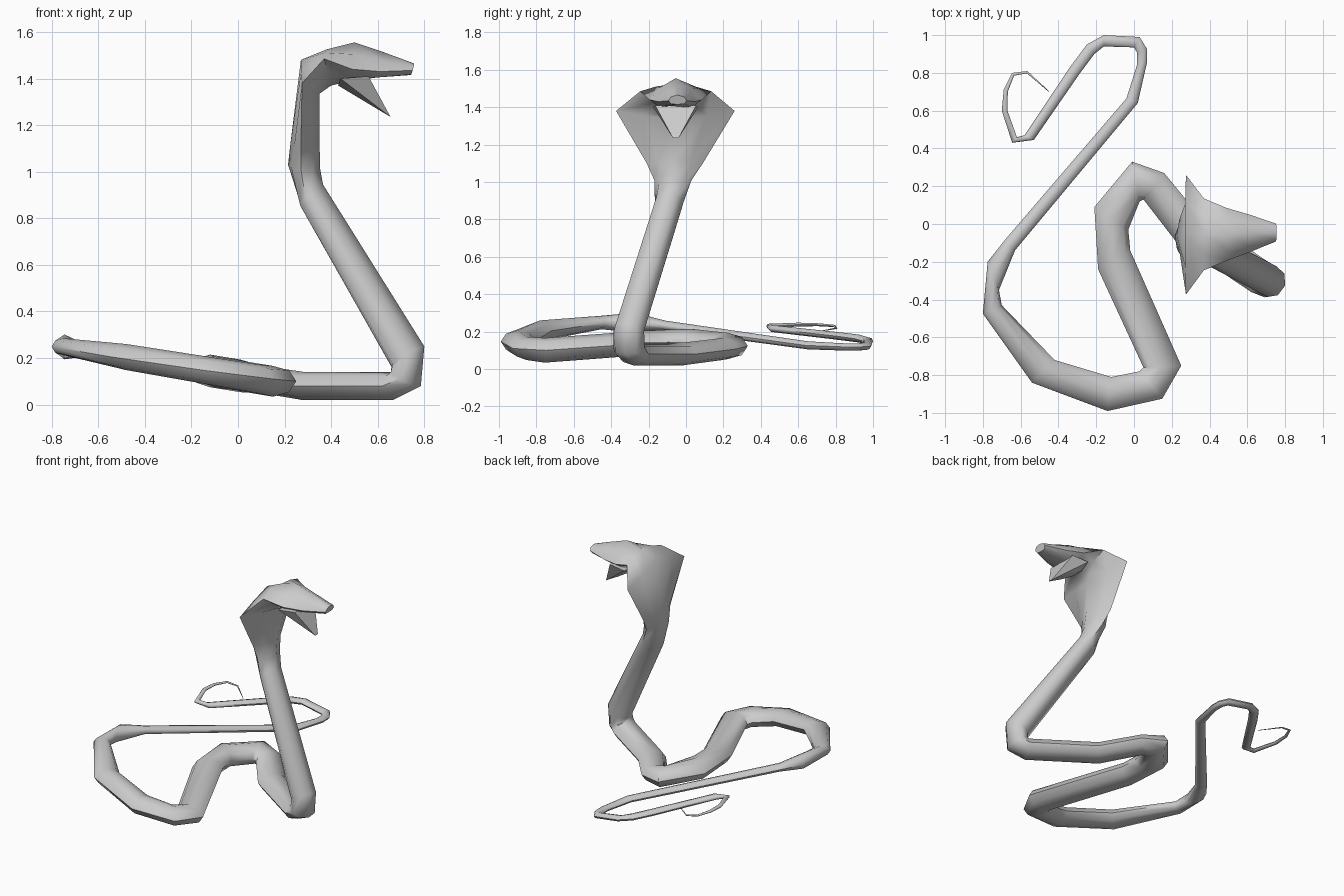
import bpy, bmesh
from mathutils import Vector


def ring(bm, top, bottom, side_a, side_b, k):
    """Eight-sided section through four extreme points; k is the roundness."""
    c = (top + bottom) / 2
    ext = [top, side_a, bottom, side_b]
    out = []
    for i, p in enumerate(ext):
        q = ext[(i + 1) % 4]
        out += [bm.verts.new(p), bm.verts.new(c + k * ((p - c) + (q - c)))]
    return out


def finish(bm, name, angle):
    bmesh.ops.recalc_face_normals(bm, faces=bm.faces)
    me = bpy.data.meshes.new(name)
    bm.to_mesh(me)
    bm.free()
    ob = bpy.data.objects.new(name, me)
    bpy.context.collection.objects.link(ob)
    bpy.ops.object.select_all(action='DESELECT')
    ob.select_set(True)
    bpy.context.view_layer.objects.active = ob
    bpy.ops.object.shade_smooth_by_angle(angle=angle)
    return ob


# Head, hood and raised neck:
# top/back x z, under/front x z, side x z, centre y, half width, twist, roundness
raised = [
    (.755, 1.465, .74, 1.415, .75, 1.435, -.045, .048, 0, .75),
    (.62, 1.515, .59, 1.41, .61, 1.43, -.05, .10, 0, .68),
    (.50, 1.555, .46, 1.385, .49, 1.44, -.055, .14, 0, .62),
    (.38, 1.525, .40, 1.37, .37, 1.485, -.055, .19, 0, .55),
    (.27, 1.48, .35, 1.335, .275, 1.38, -.057, .317, 0, .52),
    (.225, 1.12, .35, 1.12, .27, 1.10, -.06, .15, 0, .58),
    (.215, 1.03, .353, 1.01, .28, 1.01, -.07, .10, .1, .68),
    (.275, .84, .365, .945, .32, .89, -.09, .082, .4, .7),
    (.66, .16, .80, .25, .73, .205, -.305, .085, .3, .7),
    (.658, .155, .785, .08, .72, .11, -.305, .088, .35, .7),
]

# Coils on the ground: both edges of the body seen from above
coils = [
    (.71, -.20, .62, -.36), (.34, .05, .22, -.09), (.16, .27, .05, .13),
    (-.01, .33, .03, .12), (-.21, .09, -.03, -.03), (-.19, -.24, -.02, -.14),
    (.05, -.76, .25, -.75), (.03, -.78, .15, -.925), (-.12, -.81, -.14, -.99),
    (-.42, -.72, -.54, -.84), (-.70, -.43, -.80, -.475), (-.715, -.35, -.775, -.20),
    (-.63, -.14, -.68, -.08), (.02, .64, -.04, .665), (.07, .86, .015, .84),
    (.07, .925, .015, .91), (.03, .99, 0, .935), (-.16, 1.0, -.16, .94),
    (-.25, .95, -.21, .90), (-.34, .83, -.285, .80), (-.58, .47, -.53, .445),
    (-.62, .46, -.645, .43), (-.67, .60, -.70, .60), (-.668, .70, -.69, .71),
    (-.635, .785, -.645, .80), (-.567, .798, -.565, .81), (-.452, .70, -.449, .703),
]

# Snake body: one continuous tube from snout to tail tip
bm = bmesh.new()
rings = []
for ux, uz, dx, dz, sx, sz, y, hw, t, k in raised:
    side = Vector((t, 1, 0)).normalized() * hw
    dy = t * (dx - ux) / 2
    mid = Vector((sx, y, sz))
    rings.append(ring(bm, Vector((ux, y + dy, uz)), Vector((dx, y - dy, dz)),
                      mid + side, mid - side, k))
for ax, ay, bx, by in coils:
    z = max(.08, .125 - .165 * (ax + bx) / 2)
    a, b = Vector((ax, ay, z)), Vector((bx, by, z))
    h = Vector((0, 0, min(.07, .33 * (a - b).length)))
    m = (a + b) / 2
    rings.append(ring(bm, m + h, m - h, a, b, .7))
for r, s in zip(rings, rings[1:]):
    for i in range(8):
        j = (i + 1) % 8
        bm.faces.new((r[i], r[j], s[j], s[i]))
bm.faces.new(rings[0])
bm.faces.new(rings[-1])
finish(bm, "snake_body", 1.0)

# Open lower jaw: wedge narrowing to a pointed tip
bm = bmesh.new()
for x, hw, z in [(.44, .12, 1.40), (.56, .11, 1.41), (.43, .04, 1.37),
                 (.53, .045, 1.31), (.655, .015, 1.235)]:
    for s in (-1, 1):
        bm.verts.new((x, -.055 + s * hw, z))
bmesh.ops.convex_hull(bm, input=bm.verts)
finish(bm, "lower_jaw", .6)
